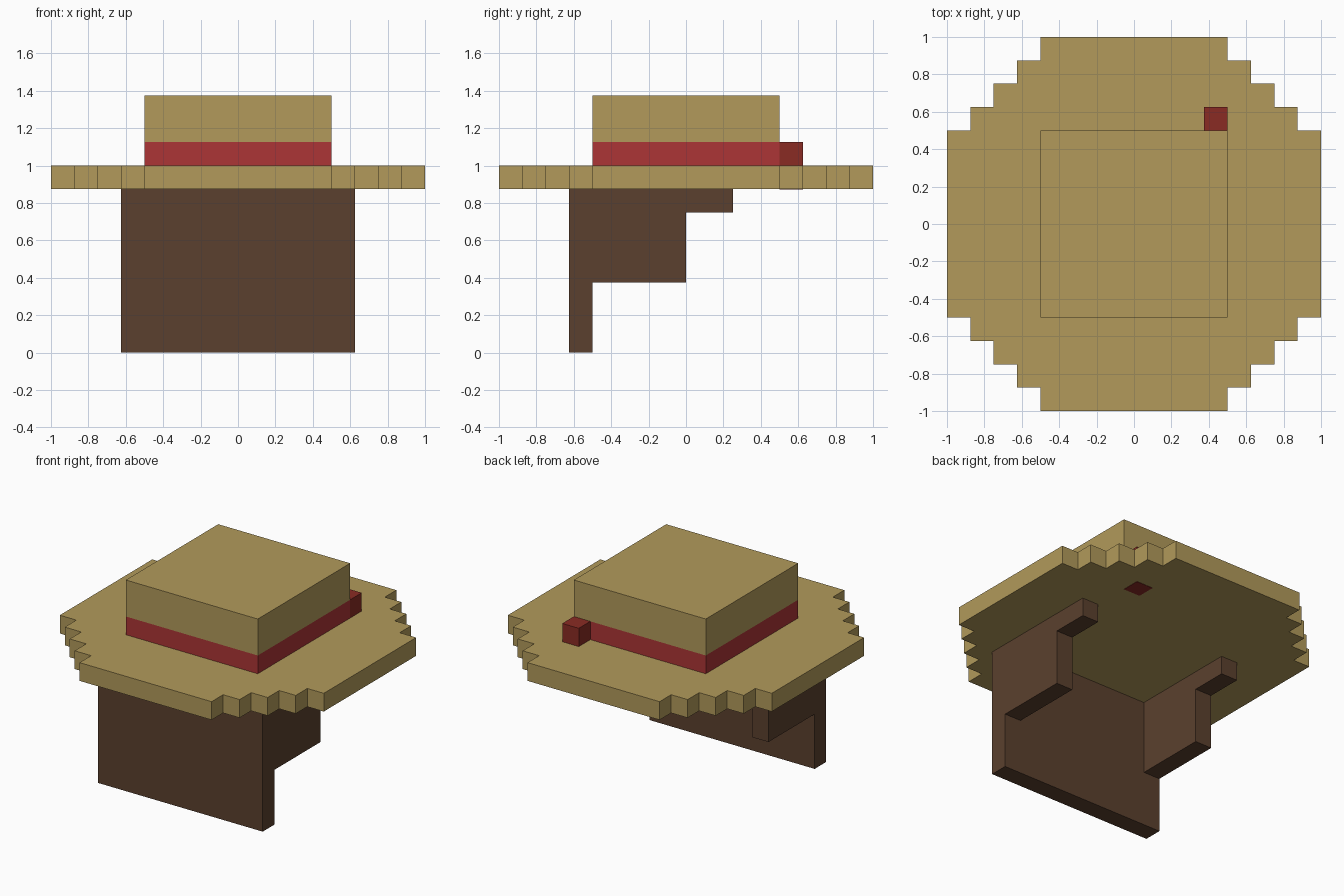
import bpy, bmesh
from mathutils import Vector

if "Cube" in bpy.data.objects:
    bpy.data.objects.remove(bpy.data.objects["Cube"], do_unlink=True)

U = 0.125  # one block


def material(name, rgb):
    lin = [(c / 255 / 12.92) if c / 255 <= 0.04045 else ((c / 255 + 0.055) / 1.055) ** 2.4 for c in rgb]
    m = bpy.data.materials.new(name)
    m.use_nodes = True
    m.diffuse_color = (*lin, 1)
    bsdf = next(n for n in m.node_tree.nodes if n.type == 'BSDF_PRINCIPLED')
    bsdf.inputs["Base Color"].default_value = (*lin, 1)
    bsdf.inputs["Roughness"].default_value = 0.9
    return m


straw = material("straw", (178, 154, 91))
red = material("ribbon red", (172, 53, 54))
dark_red = material("knot dark red", (138, 43, 36))
brown = material("hair brown", (91, 64, 46))


def prism(name, points, direction, mat):
    """Extrude a flat outline along a direction."""
    bm = bmesh.new()
    face = bm.faces.new([bm.verts.new(p) for p in points])
    out = bmesh.ops.extrude_face_region(bm, geom=[face])
    moved = [g for g in out["geom"] if isinstance(g, bmesh.types.BMVert)]
    bmesh.ops.translate(bm, verts=moved, vec=Vector(direction))
    bmesh.ops.recalc_face_normals(bm, faces=bm.faces)
    me = bpy.data.meshes.new(name)
    bm.to_mesh(me)
    bm.free()
    me.materials.append(mat)
    ob = bpy.data.objects.new(name, me)
    bpy.context.collection.objects.link(ob)
    return ob


def box(name, lo, hi, mat):
    (x0, y0, z0), (x1, y1, z1) = lo, hi
    outline = [(x0, y0, z0), (x1, y0, z0), (x1, y1, z0), (x0, y1, z0)]
    return prism(name, outline, (0, 0, z1 - z0), mat)


# Brim: one stepped corner, turned four times
corner = [(8, 4)]
for i in range(4):
    corner += [(7 - i, 4 + i), (7 - i, 5 + i)]
corner[-1:] = [(4, 7), (4, 8)] if corner[-1] != (4, 8) else [(4, 8)]
outline = []
for turn in range(4):
    for x, y in corner:
        for _ in range(turn):
            x, y = -y, x
        outline.append((x * U, y * U, 0.875))
prism("hat_brim", outline, (0, 0, U), straw)

# Crown, ribbon and the knot that passes down through the brim
box("hat_crown", (-0.5, -0.5, 1.125), (0.5, 0.5, 1.375), straw)
box("hat_ribbon", (-0.5, -0.5, 1.0), (0.5, 0.5, 1.125), red)
box("ribbon_knot", (0.375, 0.5, 0.873), (0.5, 0.625, 1.125), dark_red)

# Hair: front sheet and two stepped side locks
box("hair_front", (-0.625, -0.625, 0), (0.625, -0.5, 0.875), brown)
lock = [(-0.5, 0.375), (0, 0.375), (0, 0.75), (0.25, 0.75), (0.25, 0.875), (-0.5, 0.875)]
for side, s in (("left", 1), ("right", -1)):
    prism("hair_side_" + side, [(s * 0.5, y, z) for y, z in lock], (s * U, 0, 0), brown)
